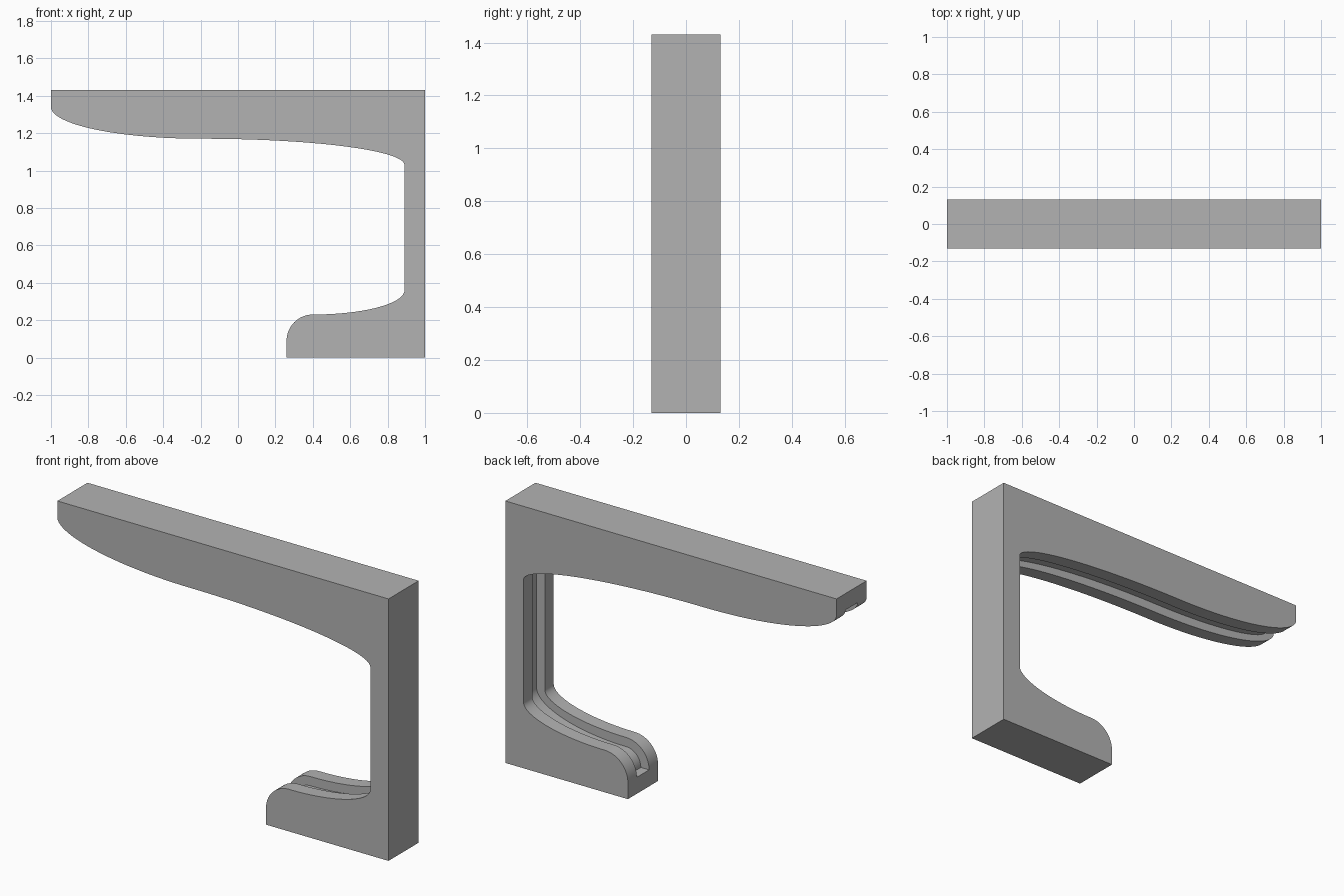
import bpy
import bmesh
from math import sin, cos, radians

if "Cube" in bpy.data.objects:
    bpy.data.objects.remove(bpy.data.objects["Cube"], do_unlink=True)

HALF_WIDTH = 0.13
GROOVE_HALF = 0.053
GROOVE_DEPTH = 0.05
STEPS = 32

grey = bpy.data.materials.new("plain grey")
grey.use_nodes = True
colour = (0.45, 0.45, 0.45, 1)
grey.diffuse_color = colour
grey.node_tree.nodes["Principled BSDF"].inputs["Base Color"].default_value = colour


def arc(cx, cz, rx, rz, start, end):
    """Points on a quarter ellipse between two angles in degrees."""
    angles = [radians(start + (end - start) * i / STEPS) for i in range(STEPS + 1)]
    return [(cx + rx * cos(a), cz + rz * sin(a)) for a in angles]


def inner_edge(d=0):
    """Inner edge from arm tip to foot tip, sunk into the body by d."""
    points = arc(-0.2, 1.34, 0.8 - d, 0.17 - d, 180, 270)      # arm tip
    points += arc(-0.2, 1.03, 1.09 + d, 0.14 + d, 90, 0)[1:]   # arm root
    points += arc(0.4, 0.36, 0.49 + d, 0.13 + d, 0, -90)       # foot root
    points += arc(0.4, 0.09, 0.14 - d, 0.14 - d, 90, 180)[1:]  # foot tip
    return points


def extrude_profile(name, profile, half):
    """Solid made by extruding an x-z profile along y."""
    bm = bmesh.new()
    face = bm.faces.new([bm.verts.new((x, -half, z)) for x, z in profile])
    out = bmesh.ops.extrude_face_region(bm, geom=[face])
    verts = [v for v in out["geom"] if isinstance(v, bmesh.types.BMVert)]
    bmesh.ops.translate(bm, verts=verts, vec=(0, 2 * half, 0))
    bmesh.ops.recalc_face_normals(bm, faces=bm.faces)
    mesh = bpy.data.meshes.new(name)
    bm.to_mesh(mesh)
    bm.free()
    mesh.materials.append(grey)
    obj = bpy.data.objects.new(name, mesh)
    bpy.context.collection.objects.link(obj)
    return obj


# Bracket body: arm, upright and foot in one outline
bracket = extrude_profile(
    "bracket", inner_edge() + [(0.26, 0), (1, 0), (1, 1.43), (-1, 1.43)], HALF_WIDTH)

# Groove running along the whole inner edge
cutter = extrude_profile(
    "groove_cutter", inner_edge(GROOVE_DEPTH) + [(0, 0.09), (-1.2, 1.34)], GROOVE_HALF)
groove = bracket.modifiers.new("groove", "BOOLEAN")
groove.operation = "DIFFERENCE"
groove.solver = "EXACT"
groove.object = cutter

# Apply the cut and remove the cutter
bpy.ops.object.select_all(action="DESELECT")
bracket.select_set(True)
bpy.context.view_layer.objects.active = bracket
bpy.ops.object.modifier_apply(modifier=groove.name)
bpy.data.objects.remove(cutter, do_unlink=True)
bpy.ops.object.shade_smooth_by_angle(angle=radians(30))
